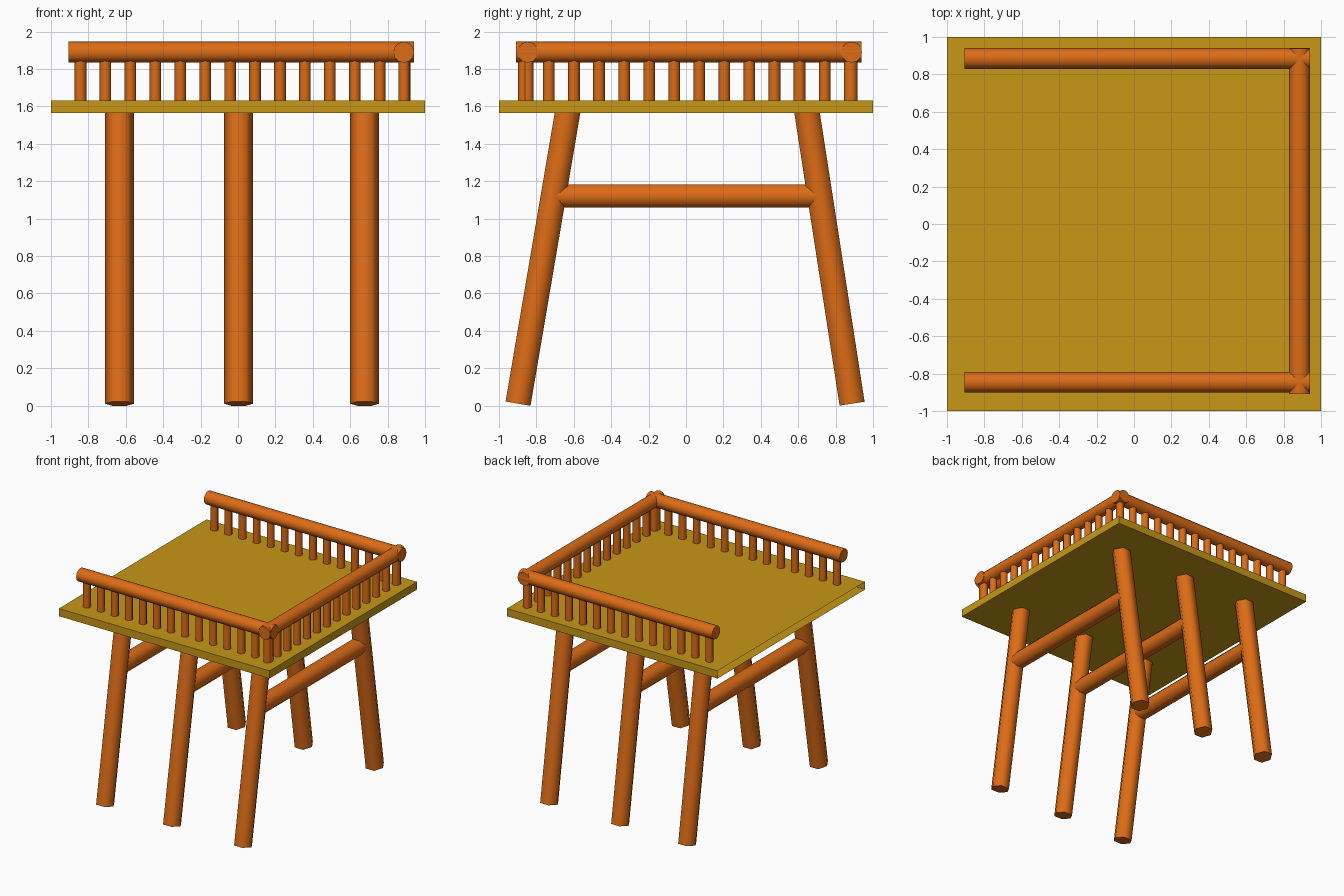
import bpy, bmesh
from mathutils import Vector, Matrix

if "Cube" in bpy.data.objects:
    bpy.data.objects.remove(bpy.data.objects["Cube"])


def material(name, color):
    m = bpy.data.materials.new(name)
    m.diffuse_color = color
    m.use_nodes = True
    m.node_tree.nodes["Principled BSDF"].inputs["Base Color"].default_value = m.diffuse_color
    return m


wood = material("orange_wood", (0.72, 0.15, 0.008, 1))
board = material("yellow_board", (0.57, 0.31, 0.008, 1))


def finish(bm, name, mat, angle=None):
    mesh = bpy.data.meshes.new(name)
    bm.to_mesh(mesh)
    bm.free()
    mesh.materials.append(mat)
    ob = bpy.data.objects.new(name, mesh)
    bpy.context.collection.objects.link(ob)
    if angle:
        bpy.ops.object.select_all(action='DESELECT')
        bpy.context.view_layer.objects.active = ob
        ob.select_set(True)
        bpy.ops.object.shade_smooth_by_angle(angle=angle)
    return ob


def add_pole(bm, a, b, radius, sides, ref=(1, 0, 0)):
    """Capped prism from a to b with one corner pointing along ref."""
    a, b = Vector(a), Vector(b)
    w = (b - a).normalized()
    u = Vector(ref)
    u = (u - w * u.dot(w)).normalized()
    v = w.cross(u)
    rot = Matrix((u, v, w)).transposed().to_4x4()
    bmesh.ops.create_cone(bm, cap_ends=True, segments=sides, radius1=radius,
                          radius2=radius, depth=(b - a).length,
                          matrix=Matrix.Translation((a + b) / 2) @ rot
                          @ Matrix.Rotation(-1.5707963, 4, 'Z'))


def pole(name, a, b, radius, sides, ref=(1, 0, 0)):
    bm = bmesh.new()
    add_pole(bm, a, b, radius, sides, ref)
    return finish(bm, name, wood, 1.15)


# Deck, a thin slab left open on the side without a railing
bm = bmesh.new()
bmesh.ops.create_cube(bm, size=1, matrix=Matrix.Translation((0, 0, 1.598))
                      @ Matrix.Diagonal((2, 2, 0.066, 1)))
bmesh.ops.delete(bm, geom=[f for f in bm.faces if f.normal.x < -0.9],
                 context='FACES_ONLY')
finish(bm, "deck", board)

# Splayed hexagonal legs in pairs, each pair joined by a crossbar
for pos, x in (("left", -0.633), ("middle", 0.003), ("right", 0.677)):
    pole(f"front_{pos}_leg", (x, -0.898, 0.011), (x, -0.631, 1.58), 0.078, 6)
    pole(f"back_{pos}_leg", (x, 0.888, 0.011), (x, 0.645, 1.58), 0.078, 6)
    pole(f"{pos}_crossbar", (x, -0.71, 1.12), (x, 0.715, 1.12), 0.071, 6)

# Handrails on three sides
RAIL_Z = 1.89
pole("front_handrail", (-0.905, -0.846, RAIL_Z), (0.94, -0.846, RAIL_Z), 0.056, 12, (0, 0, 1))
pole("back_handrail", (-0.905, 0.885, RAIL_Z), (0.94, 0.885, RAIL_Z), 0.056, 12, (0, 0, 1))
pole("right_handrail", (0.886, -0.909, RAIL_Z), (0.886, 0.937, RAIL_Z), 0.056, 12, (0, 0, 1))

# Rows of fourteen balusters under each handrail
rows = {
    "front_balusters": lambda i: (-0.842 + 0.1333 * i, -0.846),
    "back_balusters": lambda i: (-0.842 + 0.1333 * i, 0.885),
    "right_balusters": lambda i: (0.888, -0.867 + 0.134 * i),
}
for name, place in rows.items():
    bm = bmesh.new()
    for i in range(14):
        x, y = place(i)
        add_pole(bm, (x, y, 1.625), (x, y, 1.86), 0.031, 8)
    finish(bm, name, wood, 1.15)
